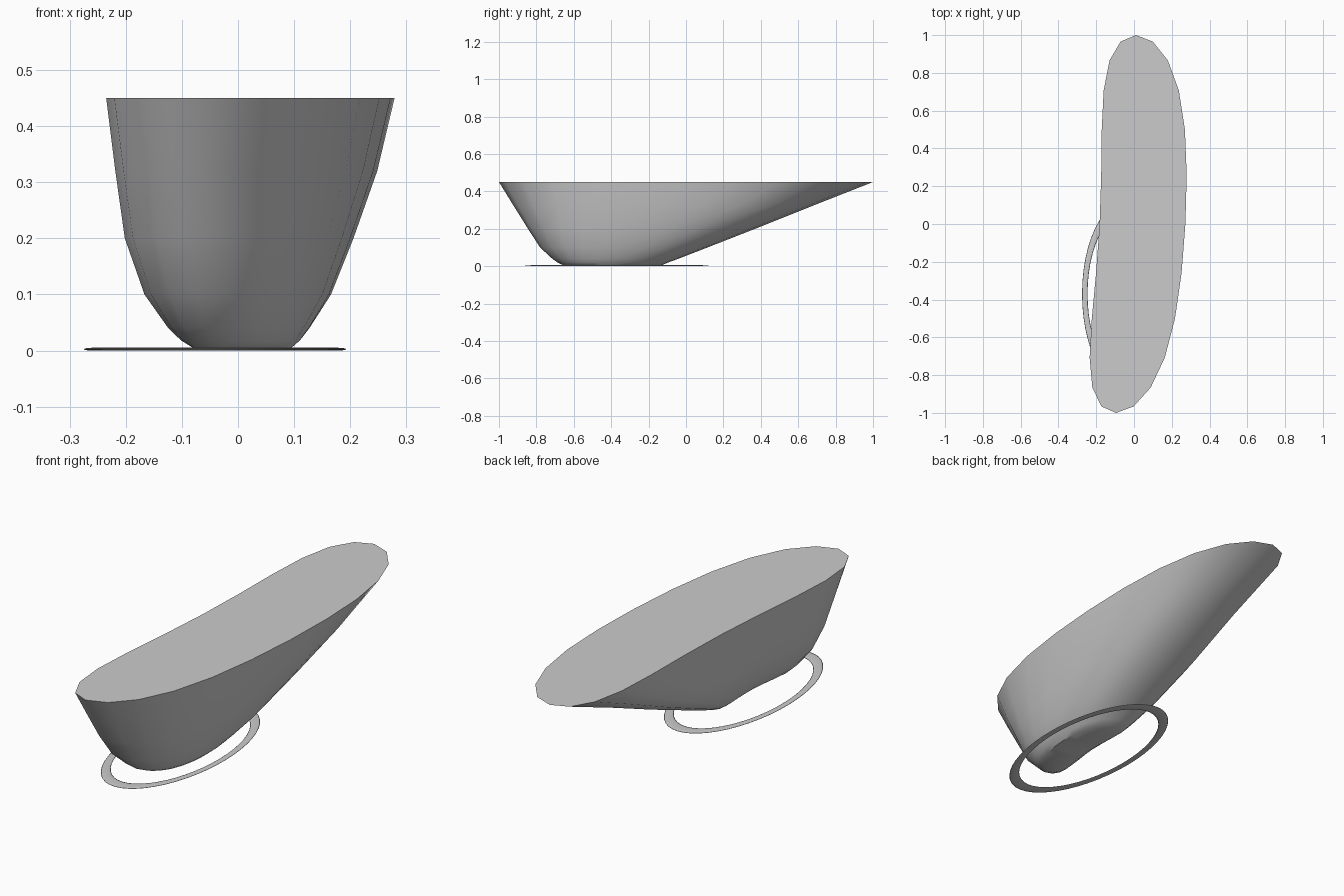
import bpy, bmesh, math

if "Cube" in bpy.data.objects:
    bpy.data.objects.remove(bpy.data.objects["Cube"])

SEGS = 24

# z, y front, y back, spine x, half width, bend, lean of each bean-shaped section
LEVELS = [
    (0.003, -0.65, -0.135, -0.027, 0.075, 0.045, 0.010),
    (0.018, -0.685, -0.10, -0.033, 0.094, 0.049, 0.015),
    (0.04, -0.715, -0.04, -0.038, 0.112, 0.052, 0.020),
    (0.10, -0.78, 0.115, -0.040, 0.150, 0.052, 0.030),
    (0.20, -0.845, 0.37, -0.043, 0.183, 0.060, 0.040),
    (0.32, -0.92, 0.67, -0.039, 0.207, 0.073, 0.049),
    (0.45, -1.00, 1.00, -0.0425, 0.227, 0.0875, 0.0525),
]


def bean_ring(bm, z, y0, y1, cx, w, bend, lean):
    ring = []
    for i in range(SEGS):
        a = 2 * math.pi * i / SEGS
        v = math.sin(a)
        x = cx + lean * v + bend * (1 - v * v) + w * math.cos(a) * (1 + 0.48 * v * v)
        y = (y0 + y1) / 2 + v * (y1 - y0) / 2
        ring.append(bm.verts.new((x, y, z)))
    return ring


def finish(bm, name, smooth_angle):
    bmesh.ops.recalc_face_normals(bm, faces=bm.faces)
    mesh = bpy.data.meshes.new(name)
    bm.to_mesh(mesh)
    bm.free()
    ob = bpy.data.objects.new(name, mesh)
    bpy.context.collection.objects.link(ob)
    bpy.ops.object.select_all(action='DESELECT')
    bpy.context.view_layer.objects.active = ob
    ob.select_set(True)
    bpy.ops.object.shade_smooth_by_angle(angle=math.radians(smooth_angle))
    return ob


# Body: bean sections lofted from the small base to the wide flat top
bm = bmesh.new()
rings = [bean_ring(bm, *lv) for lv in LEVELS]
for lo, hi in zip(rings, rings[1:]):
    for i in range(SEGS):
        j = (i + 1) % SEGS
        bm.faces.new((lo[i], lo[j], hi[j], hi[i]))
bm.faces.new(rings[0][::-1])
bm.faces.new(rings[-1])
bmesh.ops.triangulate(bm, faces=[f for f in bm.faces if len(f.verts) > 4])
finish(bm, "bean_body", 40)

# Base ring: thin flattened oval torus
bpy.ops.mesh.primitive_torus_add(major_segments=48, minor_segments=12,
                                 major_radius=1.0, minor_radius=0.066)
ring = bpy.context.object
ring.name = "base_ring"
ring.scale = (0.2195, 0.46, 0.0025 / 0.066)
ring.location = (-0.041, -0.37, 0.0025)
bpy.ops.object.transform_apply(location=True, rotation=False, scale=True)
bpy.ops.object.shade_smooth()
